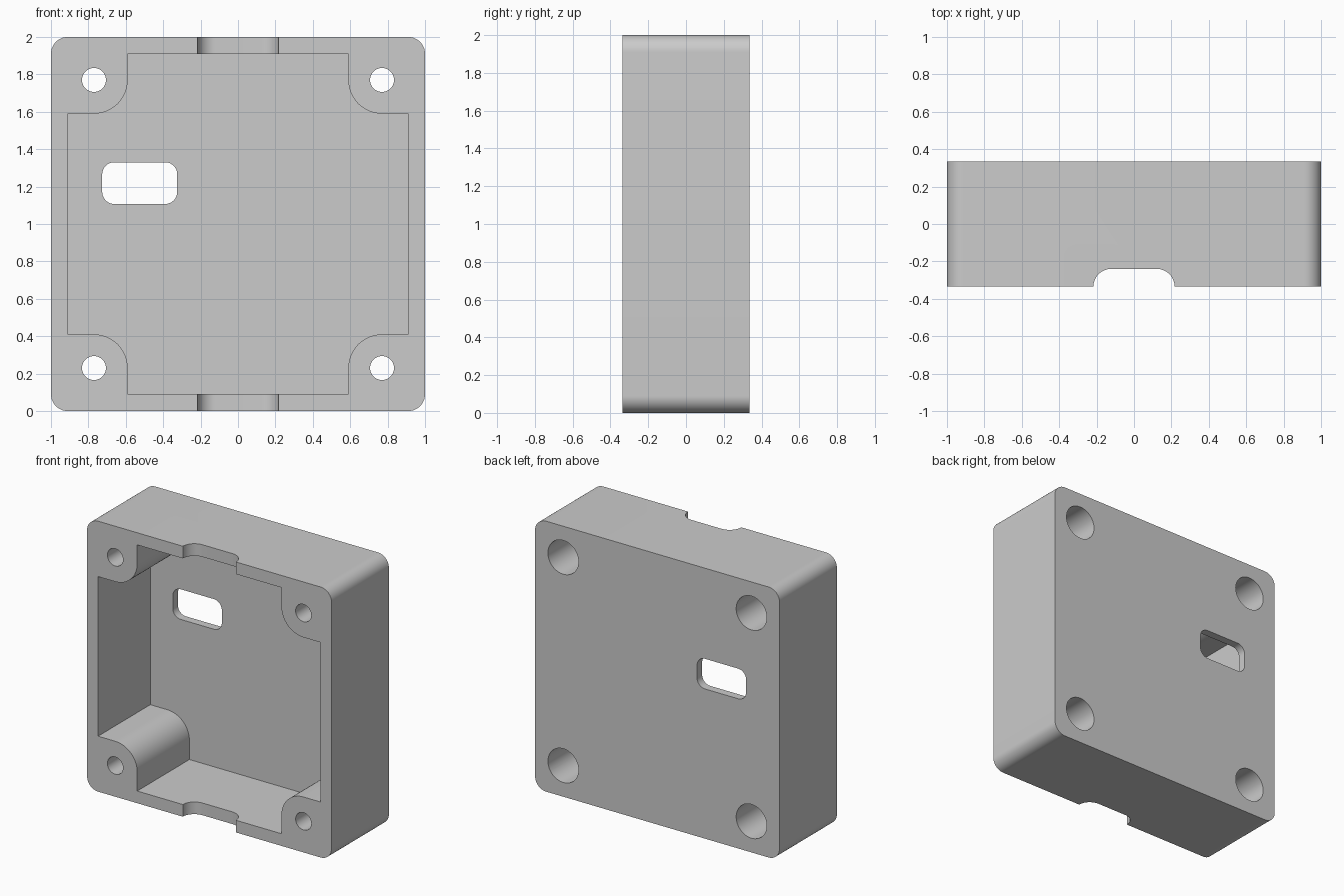
import bpy
import bmesh
from math import cos, sin, pi, radians

if "Cube" in bpy.data.objects:
    bpy.data.objects.remove(bpy.data.objects["Cube"], do_unlink=True)

FRONT, BACK = -0.335, 0.335
FLOOR = 0.275          # inner face of the back wall
BORE_END = -0.1        # depth reached by the screw-head bores
SCREW = 0.77           # screw offset from the centre

grey = bpy.data.materials.new("grey plastic")
grey.use_nodes = True
grey.diffuse_color = (0.6, 0.6, 0.6, 1)
grey.node_tree.nodes["Principled BSDF"].inputs["Base Color"].default_value = (0.6, 0.6, 0.6, 1)


def arc(cx, cy, r, start, end, steps=16):
    """Points along an arc, angles in degrees."""
    angles = [radians(start + (end - start) * i / steps) for i in range(steps + 1)]
    return [(cx + r * cos(a), cy + r * sin(a)) for a in angles]


def rounded_rect(x0, x1, z0, z1, r):
    return (arc(x1 - r, z1 - r, r, 0, 90) + arc(x0 + r, z1 - r, r, 90, 180)
            + arc(x0 + r, z0 + r, r, 180, 270) + arc(x1 - r, z0 + r, r, 270, 360))


def circle(x, z, r):
    return arc(x, z, r, 0, 360, 64)[:-1]


def prism(name, outline, low, high, axis="y"):
    """Extrude an outline along y (outline is x, z) or along z (outline is x, y)."""
    bm = bmesh.new()

    def place(p, d):
        return (p[0], d, p[1]) if axis == "y" else (p[0], p[1], d)

    face = bm.faces.new([bm.verts.new(place(p, low)) for p in outline])
    moved = bmesh.ops.extrude_face_region(bm, geom=[face])["geom"]
    for v in moved:
        if isinstance(v, bmesh.types.BMVert):
            v.co["xyz".index(axis)] = high
    bmesh.ops.recalc_face_normals(bm, faces=bm.faces)
    mesh = bpy.data.meshes.new(name)
    bm.to_mesh(mesh)
    bm.free()
    mesh.materials.append(grey)
    obj = bpy.data.objects.new(name, mesh)
    bpy.context.scene.collection.objects.link(obj)
    return obj


# Outer case with rounded vertical corners
case = prism("enclosure_case", rounded_rect(-1, 1, 0, 2, 0.09), FRONT, BACK)
cutters = []

# Cavity outline: one corner with its screw boss, mirrored to all four
corner = [(0.91, 0.59)] + arc(0.77, 0.77, 0.18, 270, 180) + [(0.59, 0.91)]
outline = []
for sx, sz in ((1, 1), (-1, 1), (-1, -1), (1, -1)):
    part = [(sx * x, 1 + sz * z) for x, z in corner]
    outline += part if sx * sz > 0 else part[::-1]
cutters.append(prism("cavity_cutter", outline, FRONT - 0.1, FLOOR))

# Screw holes with wide bores from the back
for sx in (-1, 1):
    for sz in (-1, 1):
        x, z = sx * SCREW, 1 + sz * SCREW
        cutters.append(prism("screw_hole_cutter", circle(x, z, 0.064), FRONT - 0.1, BACK + 0.1))
        cutters.append(prism("screw_head_cutter", circle(x, z, 0.125), BORE_END, BACK + 0.1))

# Port slot through the back wall
cutters.append(prism("port_slot_cutter", rounded_rect(-0.726, -0.325, 1.107, 1.33, 0.065),
                     FLOOR - 0.1, BACK + 0.1))

# Cable notch across the top and bottom walls
notch = ([(0.217, FRONT - 0.1)] + arc(0.122, FRONT, 0.095, 0, 90)
         + arc(-0.122, FRONT, 0.095, 90, 180) + [(-0.217, FRONT - 0.1)])
cutters.append(prism("cable_notch_cutter", notch, -0.1, 2.1, "z"))

# Cut everything out and discard the cutters
bpy.ops.object.select_all(action="DESELECT")
bpy.context.view_layer.objects.active = case
case.select_set(True)
for cutter in cutters:
    cutter.hide_render = True
    cut = case.modifiers.new(cutter.name, "BOOLEAN")
    cut.operation = "DIFFERENCE"
    cut.solver = "EXACT"
    cut.object = cutter
    bpy.ops.object.modifier_apply(modifier=cut.name)
    bpy.data.objects.remove(cutter, do_unlink=True)

bpy.ops.object.shade_smooth_by_angle(angle=radians(30))
